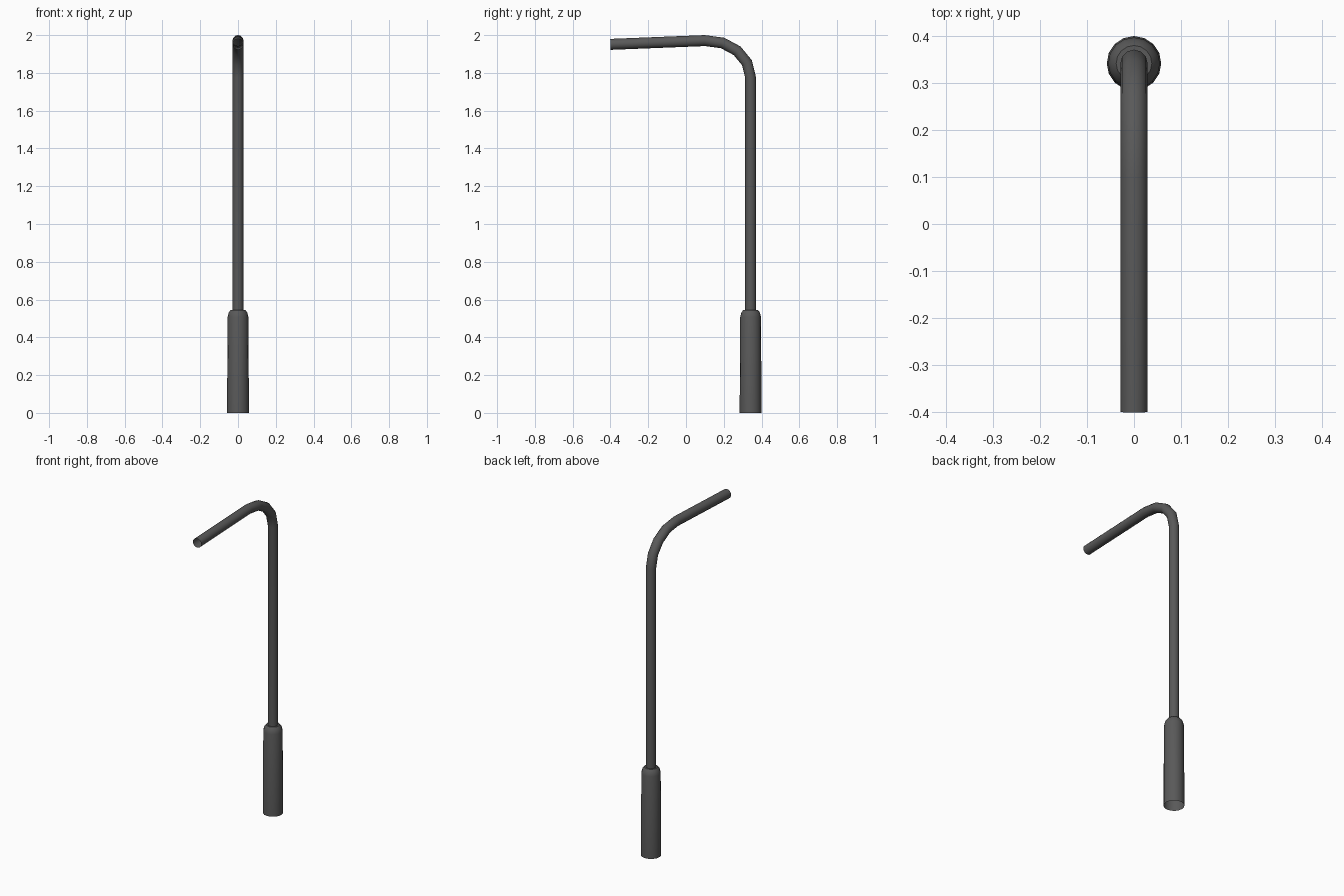
import bpy, bmesh, math
from mathutils import Vector

if "Cube" in bpy.data.objects:
    bpy.data.objects.remove(bpy.data.objects["Cube"])

Y = 0.342  # pole axis position

grey = bpy.data.materials.new("dark grey metal")
grey.diffuse_color = (0.1, 0.1, 0.1, 1)
grey.use_nodes = True
grey.node_tree.nodes["Principled BSDF"].inputs["Base Color"].default_value = grey.diffuse_color


def tube(name, rings, sides, angle):
    """Skin open tube through rings of (centre, tangent, radius) in the y-z plane."""
    bm = bmesh.new()
    loops = []
    side = Vector((1, 0, 0))
    for centre, tangent, radius in rings:
        up = tangent.normalized().cross(side)
        loop = []
        for i in range(sides):
            a = 2 * math.pi * i / sides
            loop.append(bm.verts.new(centre + radius * (math.cos(a) * side + math.sin(a) * up)))
        loops.append(loop)
    for a, b in zip(loops, loops[1:]):
        for i in range(sides):
            j = (i + 1) % sides
            bm.faces.new((a[i], a[j], b[j], b[i]))
    bmesh.ops.recalc_face_normals(bm, faces=bm.faces)
    mesh = bpy.data.meshes.new(name)
    bm.to_mesh(mesh)
    bm.free()
    mesh.materials.append(grey)
    ob = bpy.data.objects.new(name, mesh)
    bpy.context.collection.objects.link(ob)
    bpy.ops.object.select_all(action='DESELECT')
    ob.select_set(True)
    bpy.context.view_layer.objects.active = ob
    bpy.ops.object.shade_smooth_by_angle(angle=math.radians(angle))


# Base sleeve: slight taper, rounded shoulder, open underneath
Z = Vector((0, 0, 1))
profile = [(0.0, 0.058), (0.508, 0.055), (0.532, 0.049), (0.545, 0.038), (0.545, 0.028)]
tube("base_sleeve", [(Vector((0, Y, z)), Z, r) for z, r in profile], 16, 40)

# Pole with curved bend and slightly drooping arm, open at the tip
p0, p1 = Vector((0, Y, 1.775)), Vector((0, Y, 1.887))
p2, p3 = Vector((0, 0.233, 1.976)), Vector((0, 0.1, 1.971))
tip = Vector((0, -0.4, 1.951))
arm = Vector((0, -0.5, -0.02))
rings = [(Vector((0, Y, 0.53)), Z, 0.029)]
steps = 4
for k in range(steps + 1):
    t = k / steps
    u = 1 - t
    c = u**3 * p0 + 3 * u * u * t * p1 + 3 * u * t * t * p2 + t**3 * p3
    d = u * u * (p1 - p0) + 2 * u * t * (p2 - p1) + t * t * (p3 - p2)
    rings.append((c, d, 0.029))
rings.append((tip, arm, 0.029))
tube("pole_and_arm", rings, 12, 40)
